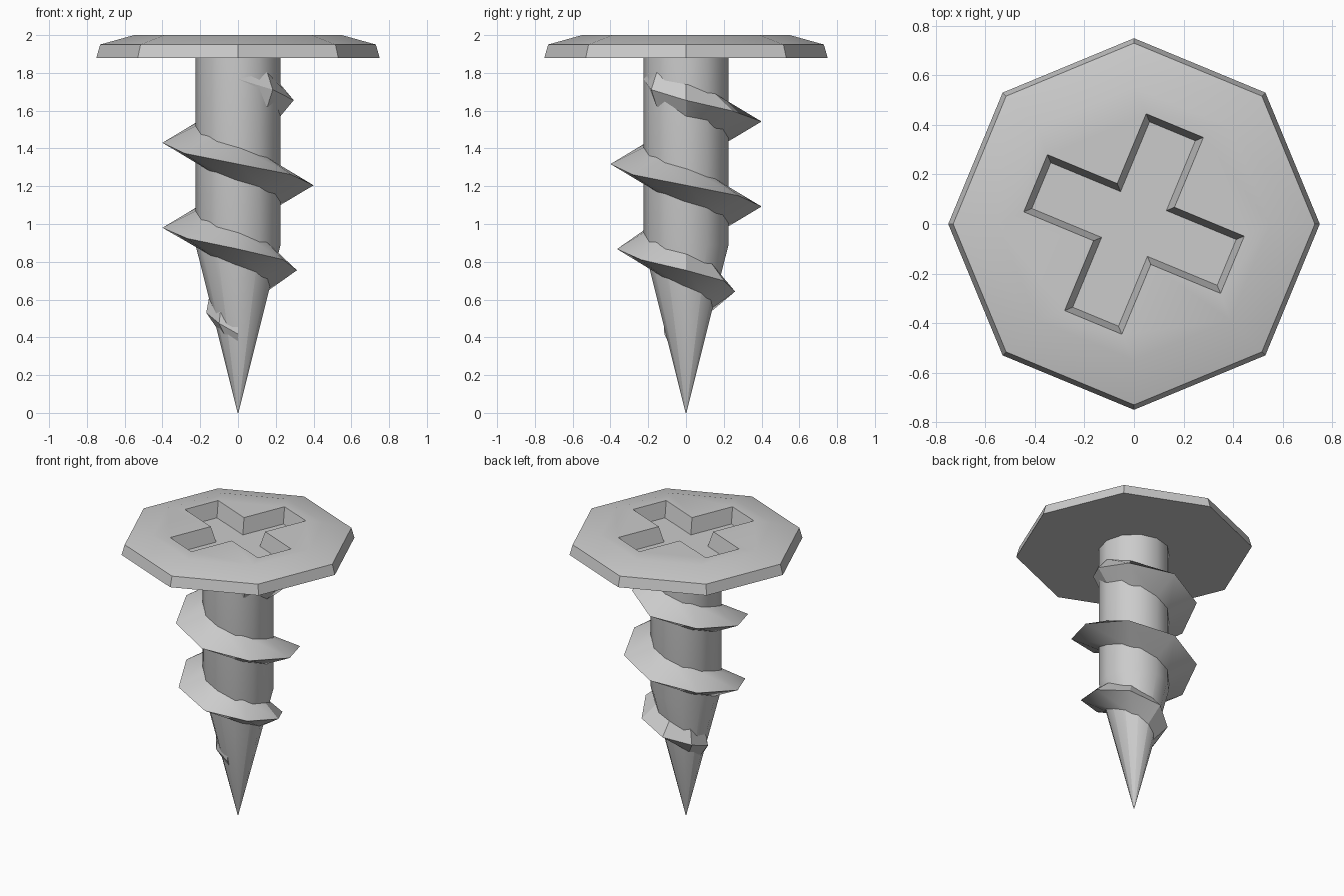
import bpy, bmesh
from math import sin, cos, radians

if "Cube" in bpy.data.objects:
    bpy.data.objects.remove(bpy.data.objects["Cube"])

def make(name, verts, faces):
    me = bpy.data.meshes.new(name)
    bm = bmesh.new()
    vs = [bm.verts.new(v) for v in verts]
    for f in faces:
        bm.faces.new([vs[i] for i in f])
    bmesh.ops.recalc_face_normals(bm, faces=bm.faces)
    bm.to_mesh(me)
    bm.free()
    ob = bpy.data.objects.new(name, me)
    bpy.context.collection.objects.link(ob)
    return ob

def loft(name, rings):
    """Skin equal-length closed rings and cap both ends."""
    n = len(rings[0])
    verts = [p for r in rings for p in r]
    faces = [(k*n + i, k*n + (i+1) % n, (k+1)*n + (i+1) % n, (k+1)*n + i)
             for k in range(len(rings) - 1) for i in range(n)]
    faces += [tuple(range(n)), tuple(range(len(verts) - n, len(verts)))]
    return make(name, verts, faces)

def ring(r, z, n):
    return [(r*cos(radians(360*i/n)), r*sin(radians(360*i/n)), z) for i in range(n)]

def smooth(ob, angle=30):
    bpy.ops.object.select_all(action='DESELECT')
    ob.select_set(True)
    bpy.context.view_layer.objects.active = ob
    bpy.ops.object.shade_smooth_by_angle(angle=radians(angle))

# octagonal head
head = loft("head", [ring(r, z, 8) for r, z in
                     [(0.75, 1.88), (0.73, 1.95), (0.55, 2.0)]])

# tapered cross-shaped driver recess
def cross(length, half, z):
    pts = []
    for k in range(4):
        a = radians(90*k - 22.5)
        for x, y in [(length, -half), (length, half), (half, half)]:
            pts.append((x*cos(a) - y*sin(a), x*sin(a) + y*cos(a), z))
    return pts

cutter = loft("recess_cutter", [cross(0.405, 0.10, 1.895), cross(0.43, 0.125, 2.0),
                                cross(0.43, 0.125, 2.1)])
cutter.hide_render = True
bpy.context.view_layer.objects.active = head
cut = head.modifiers.new("recess", 'BOOLEAN')
cut.operation = 'DIFFERENCE'
cut.solver = 'EXACT'
cut.object = cutter
bpy.ops.object.modifier_apply(modifier=cut.name)
bpy.data.objects.remove(cutter)
smooth(head)

# shaft with pointed tip
SHAFT_R, CONE_Z = 0.225, 0.89
shaft = loft("shaft", [ring(r, z, 12) for r, z in
                       [(0.002, 0.0), (SHAFT_R, CONE_Z), (SHAFT_R, 1.885)]])
smooth(shaft)

# helical thread: triangular section, eight steps per turn, fading at both ends
def shaft_radius(z):
    return SHAFT_R * min(1, z / CONE_Z)

CRESTS = [(-90, 0.225), (0, 0.295), (90, 0.4), (540, 0.4), (630, 0.365),
          (720, 0.312), (810, 0.26), (900, 0.168), (990, 0.115)]

def crest(t):
    for (a, ra), (b, rb) in zip(CRESTS, CRESTS[1:]):
        if t <= b:
            return ra + (rb - ra) * (t - a) / (b - a)

sections = []
for k in range(25):
    t = -90 + 45*k
    z = 1.43 - 0.45*(t - 180)/360
    half = 0.09 if 0 < k < 23 else 0.065
    half = 0.06 if k == 0 else half
    tri = [(shaft_radius(z + half) - 0.005, z + half), (crest(t), z),
           (shaft_radius(z - half) - 0.005, z - half)]
    sections.append([(r*cos(radians(t)), r*sin(radians(t)), h) for r, h in tri])
thread = loft("thread", sections)
smooth(thread)
